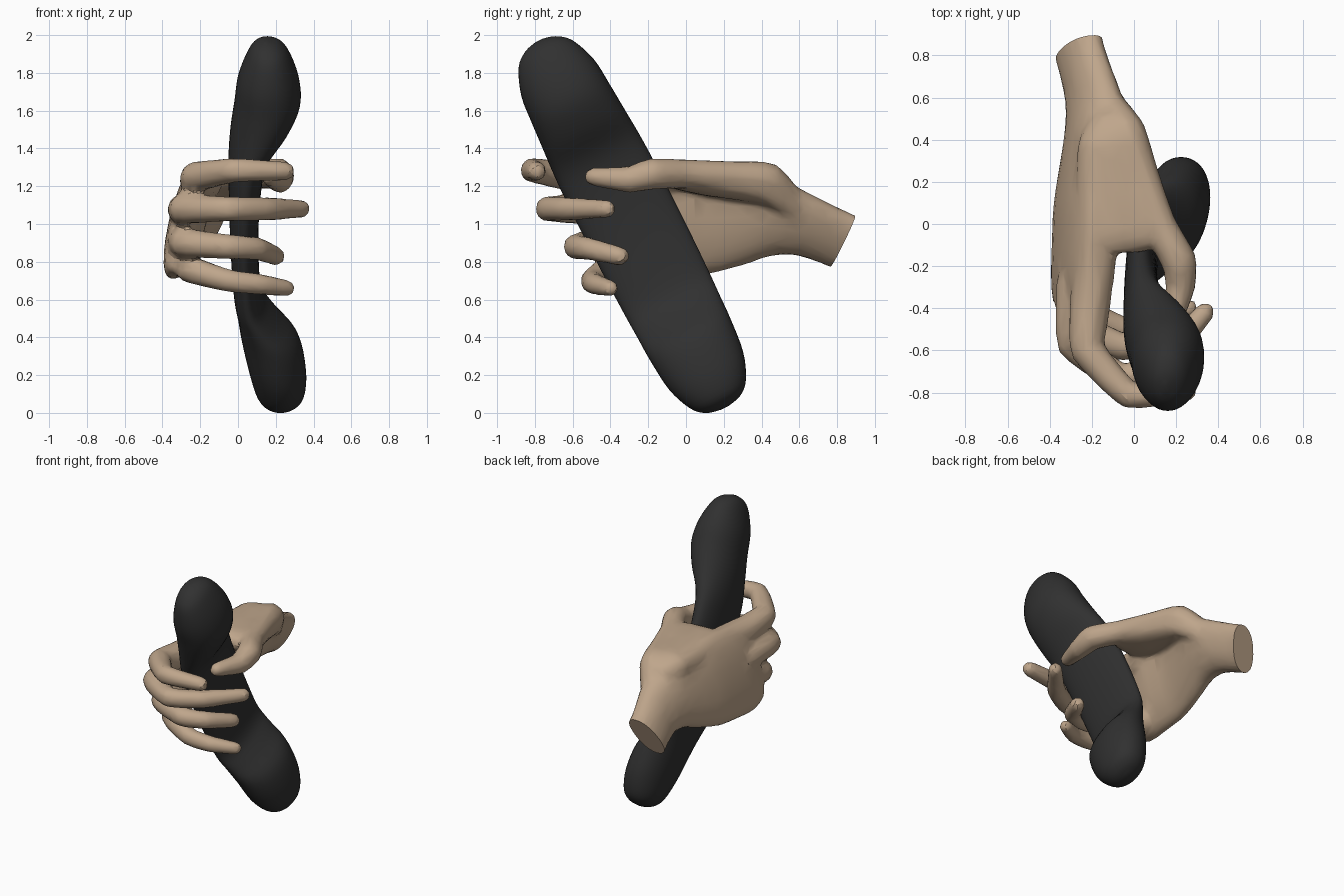
import bpy, bmesh, math
from mathutils import Vector

if "Cube" in bpy.data.objects:
    bpy.data.objects.remove(bpy.data.objects["Cube"])


def material(name, rgb):
    m = bpy.data.materials.new(name)
    m.diffuse_color = (*rgb, 1)
    m.use_nodes = True
    m.node_tree.nodes["Principled BSDF"].inputs["Base Color"].default_value = m.diffuse_color
    return m


def spline(rows, n, straight=0.0):
    """Interpolate rows of numbers (Catmull-Rom, optionally pulled towards straight lines)."""
    pts = [Vector(r) for r in rows]
    out = []
    for i in range(len(pts) - 1):
        a, b, c, d = pts[max(i - 1, 0)], pts[i], pts[i + 1], pts[min(i + 2, len(pts) - 1)]
        for k in range(n):
            t = k / n
            q = 0.5 * (2 * b + (c - a) * t + (2 * a - 5 * b + 4 * c - d) * t * t
                       + (3 * b - a - 3 * c + d) * t ** 3)
            out.append(q.lerp(b.lerp(c, t), straight))
    return out + [pts[-1]]


def loft(bm, sections, sides, power=1.0):
    """Skin (centre, side, up) cross-sections into a closed body."""
    rings = []
    for c, u, v in sections:
        ring = []
        for k in range(sides):
            a = 2 * math.pi * k / sides
            ca, sa = math.cos(a), math.sin(a)
            ring.append(bm.verts.new(c + u * math.copysign(abs(ca) ** power, ca)
                                     + v * math.copysign(abs(sa) ** power, sa)))
        rings.append(ring)
    for r, s in zip(rings, rings[1:]):
        for k in range(sides):
            j = (k + 1) % sides
            bm.faces.new((r[k], r[j], s[j], s[k]))
    bm.faces.new(rings[0][::-1])
    bm.faces.new(rings[-1])


def tube(bm, rows):
    """Round-ended finger along rows of x, y, z, radius."""
    p = spline(rows, 5, 0.65)
    up = Vector((0, 0, 1))
    sec = []
    for i, q in enumerate(p):
        t = (p[min(i + 1, len(p) - 1)].xyz - p[max(i - 1, 0)].xyz).normalized()
        side = t.cross(up).normalized()
        r = q[3]
        caps = [0]
        if i == 0:
            caps = [-0.98, -0.8, -0.5, 0]
        elif i == len(p) - 1:
            caps = [0, 0.5, 0.8, 0.98]
        for k in caps:
            w = r * math.sqrt(1 - k * k)
            sec.append((q.xyz + t * k * r, side * w, side.cross(t) * w))
    loft(bm, sec, 10)


def slab(bm, rows, lean, power):
    """Loft along y from rows of y, x min, x max, z min, z max; the top leans to +x."""
    loft(bm, [(Vector(((a + b) / 2, y, (c + d) / 2)), X * (b - a) / 2,
               Z * (d - c) / 2 + X * lean)
              for y, a, b, c, d in spline(rows, 4)], 24, power)


def make_object(name, bm, mat):
    bmesh.ops.recalc_face_normals(bm, faces=bm.faces)
    me = bpy.data.meshes.new(name)
    bm.to_mesh(me)
    bm.free()
    ob = bpy.data.objects.new(name, me)
    bpy.context.collection.objects.link(ob)
    me.materials.append(mat)
    bpy.ops.object.select_all(action='DESELECT')
    ob.select_set(True)
    bpy.context.view_layer.objects.active = ob
    return ob


X, Z = Vector((1, 0, 0)), Vector((0, 0, 1))

# handset: distance along the tilted axis, x min, x max, half width
profile = [(-.22, .14, .16, .02), (-.2, .09, .22, .09), (-.14, .05, .27, .16), (0, .0, .32, .215),
           (.15, -.02, .33, .23), (.3, -.04, .27, .24), (.45, -.05, .17, .25), (.6, -.05, .13, .255),
           (.85, -.045, .11, .257), (1.1, -.035, .11, .255), (1.3, -.02, .13, .25),
           (1.42, 0, .21, .245), (1.55, .02, .32, .24), (1.74, .06, .36, .22),
           (1.88, .1, .35, .165), (1.94, .15, .3, .1), (1.96, .21, .24, .02)]
axis = Vector((0, .452, -.892))
across = Vector((0, .892, .452))
bm = bmesh.new()
loft(bm, [(Vector((0, -.68, 1.775)) + axis * s + X * (a + b) / 2, X * (b - a) / 2, across * w)
          for s, a, b, w in spline(profile, 4)], 40, 0.95)
make_object("handset", bm, material("black_plastic", (.03, .03, .03)))
bpy.ops.object.shade_smooth_by_angle(angle=math.radians(50))

# palm and wrist
palm = [(1.0, -.39, -.2, .68, 1.0), (.82, -.355, -.16, .75, 1.08), (.6, -.305, -.08, .83, 1.19),
        (.45, -.305, -.075, .83, 1.27), (.3, -.325, -.115, .78, 1.31), (.1, -.355, -.16, .73, 1.33),
        (-.1, -.365, -.165, .71, 1.33), (-.27, -.365, -.2, .71, 1.31), (-.38, -.35, -.22, .76, 1.27)]
# sheet of flesh between the palm and the thumb
web = [(.52, -.2, .0, 1.05, 1.27), (.4, -.26, .06, 1.1, 1.325), (.3, -.27, .09, 1.12, 1.33),
       (.1, -.27, .15, 1.15, 1.335), (-.04, -.27, .18, 1.18, 1.335), (-.1, -.27, .12, 1.2, 1.32),
       (-.135, -.26, .03, 1.22, 1.3)]
bm = bmesh.new()
slab(bm, palm, .07, 0.9)
slab(bm, web, 0, 0.8)

# fingers and thumb
digits = [
    [(-.18, -.15, 1.22, .1), (-.21, -.4, 1.22, .098), (-.22, -.6, 1.25, .083), (-.02, -.815, 1.285, .066),
     (.25, -.79, 1.28, .052)],
    [(-.28, -.28, 1.07, .09), (-.285, -.57, 1.08, .083), (-.05, -.735, 1.08, .068),
     (.15, -.63, 1.08, .064), (.335, -.42, 1.08, .05)],
    [(-.285, -.25, .92, .085), (-.285, -.48, .9, .08), (-.05, -.585, .88, .068),
     (.1, -.52, .87, .062), (.2, -.35, .83, .052)],
    [(-.28, -.2, .82, .085), (-.255, -.41, .76, .075), (-.05, -.5, .7, .062),
     (.12, -.48, .68, .057), (.26, -.4, .66, .045)],
    [(-.13, .56, 1.09, .09), (-.04, .43, 1.23, .1), (.03, .25, 1.25, .085), (.12, 0, 1.265, .08),
     (.215, -.18, 1.265, .085), (.22, -.3, 1.235, .072), (.17, -.49, 1.25, .05)]]
for d in digits:
    tube(bm, d)
hand = make_object("hand", bm, material("skin", (.52, .38, .26)))

# fuse into one skin, soften and reduce
m = hand.modifiers.new("fuse", 'REMESH')
m.mode, m.voxel_size = 'VOXEL', 0.016
m = hand.modifiers.new("soften", 'SMOOTH')
m.factor, m.iterations = 0.5, 8
m = hand.modifiers.new("reduce", 'DECIMATE')
m.ratio = 0.12
bpy.ops.object.convert(target='MESH')

# flat cut through the wrist
bm = bmesh.new()
bm.from_mesh(hand.data)
cut = bmesh.ops.bisect_plane(bm, geom=bm.verts[:] + bm.edges[:] + bm.faces[:], clear_outer=True,
                             plane_co=(-.26, .83, .91), plane_no=(-.1, .9, -.4))
bmesh.ops.contextual_create(bm, geom=[e for e in cut["geom_cut"] if isinstance(e, bmesh.types.BMEdge)])
bm.to_mesh(hand.data)
bm.free()
bpy.ops.object.shade_smooth_by_angle(angle=math.radians(25))
